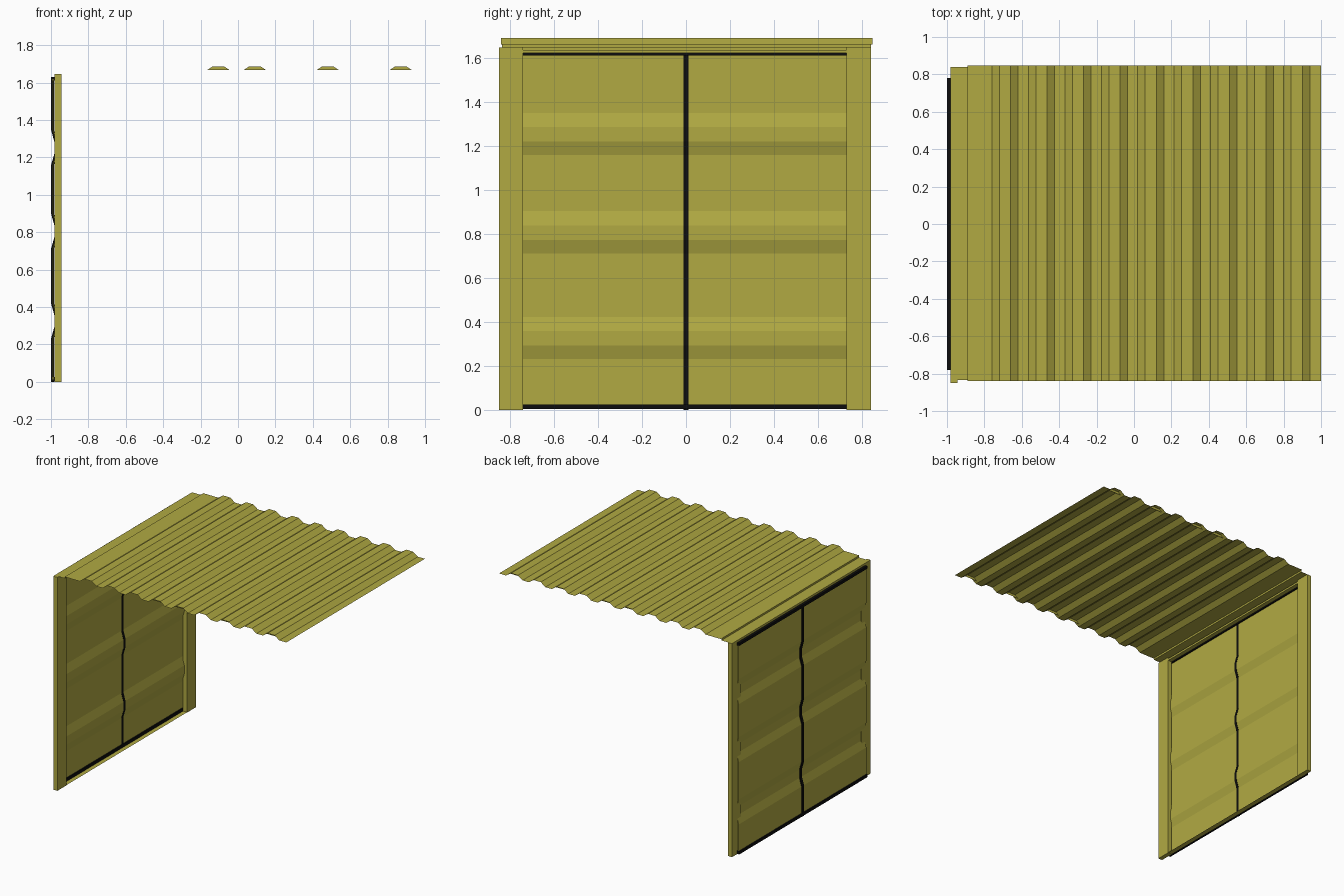
import bpy

if "Cube" in bpy.data.objects:
    bpy.data.objects.remove(bpy.data.objects["Cube"])


def material(name, rgb):
    m = bpy.data.materials.new(name)
    m.diffuse_color = (*rgb, 1)
    m.use_nodes = True
    m.node_tree.nodes["Principled BSDF"].inputs["Base Color"].default_value = m.diffuse_color
    return m


OLIVE = material("olive yellow paint", (0.44, 0.40, 0.055))
BLACK = material("black rubber", (0.004, 0.004, 0.004))


def add_mesh(name, verts, faces, mat):
    me = bpy.data.meshes.new(name)
    me.from_pydata(verts, [], faces)
    me.materials.append(mat)
    ob = bpy.data.objects.new(name, me)
    bpy.context.collection.objects.link(ob)
    return ob


def sheet(name, profile, y0, y1, mat):
    """Open (x, z) profile swept along y as a thin folded sheet."""
    n = len(profile)
    verts = [(x, y, z) for y in (y0, y1) for x, z in profile]
    faces = [(i, i + 1, n + i + 1, n + i) for i in range(n - 1)]
    return add_mesh(name, verts, faces, mat)


def strip(name, outer, depth, y0, y1, mat):
    """Solid swept along y: outer (x, z) line thickened towards +x."""
    n = len(outer)
    loop = outer + [(x + depth, z) for x, z in reversed(outer)]
    k = 2 * n
    verts = [(x, y, z) for y in (y0, y1) for x, z in loop]
    faces = [(i, (i + 1) % k, k + (i + 1) % k, k + i) for i in range(k)]
    for i in range(n - 1):
        a, b, c, d = i, i + 1, k - 2 - i, k - 1 - i
        faces += [(d, c, b, a), (k + a, k + b, k + c, k + d)]
    return add_mesh(name, verts, faces, mat)


def box(name, x0, x1, y0, y1, z0, z1, mat):
    return strip(name, [(x0, z0), (x0, z1)], x1 - x0, y0, y1, mat)


# Corrugated roof sheet
ribs = [-0.69 + 0.195 * i for i in range(9)]
roof = [(-0.89, 1.66)]
for c in ribs:
    roof += [(c - 0.07, 1.66), (c - 0.03, 1.688), (c + 0.03, 1.688), (c + 0.07, 1.66)]
roof.append((1.0, 1.66))
sheet("roof", roof, -0.84, 0.848, OLIVE)

# Small closing plates inside some roof ribs, near both edges
for i in (3, 4, 6, 8):
    c = ribs[i]
    for y in (-0.815, 0.82):
        pts = [(c - 0.058, 1.668), (c + 0.058, 1.668), (c + 0.03, 1.687), (c - 0.03, 1.687)]
        add_mesh("rib_plate", [(x, y, z) for x, z in pts], [(0, 1, 2, 3)], OLIVE)


# Door outline with three folds pressed inwards
def door_line(x, z0, z1):
    pts = [(x, z0)]
    for z in (0.23, 0.71, 1.157):
        pts += [(x, z), (x + 0.018, z + 0.062), (x + 0.018, z + 0.127), (x, z + 0.192)]
    return pts + [(x, z1)]


# Two door leaves and the seal between them
strip("left_door", door_line(-0.992, 0.012, 1.62), 0.005, -0.78, -0.01, OLIVE)
strip("right_door", door_line(-0.992, 0.012, 1.62), 0.005, 0.01, 0.775, OLIVE)
strip("centre_seal", door_line(-1.0, 0.0, 1.63), 0.015, -0.011, 0.011, BLACK)

# Seals along the bottom and top of the doors
box("bottom_seal", -1.0, -0.978, -0.78, 0.78, 0.003, 0.025, BLACK)
box("top_seal", -1.0, -0.978, -0.78, 0.78, 1.61, 1.63, BLACK)

# Corner posts
for name, y0, y1 in (("left_post", -0.85, -0.74), ("right_post", 0.73, 0.84)):
    box(name, -0.98, -0.945, y0, y1, 0.0, 1.645, OLIVE)

# Folded header sheet joining the posts to the roof, and the floor sill
sheet("header", [(-0.98, 1.618), (-0.98, 1.646), (-0.89, 1.646), (-0.89, 1.66)],
      -0.835, 0.84, OLIVE)
box("header_beam", -0.978, -0.946, -0.74, 0.73, 1.62, 1.635, OLIVE)
sheet("sill", [(-0.98, 0.002), (-0.945, 0.002)], -0.74, 0.73, OLIVE)
